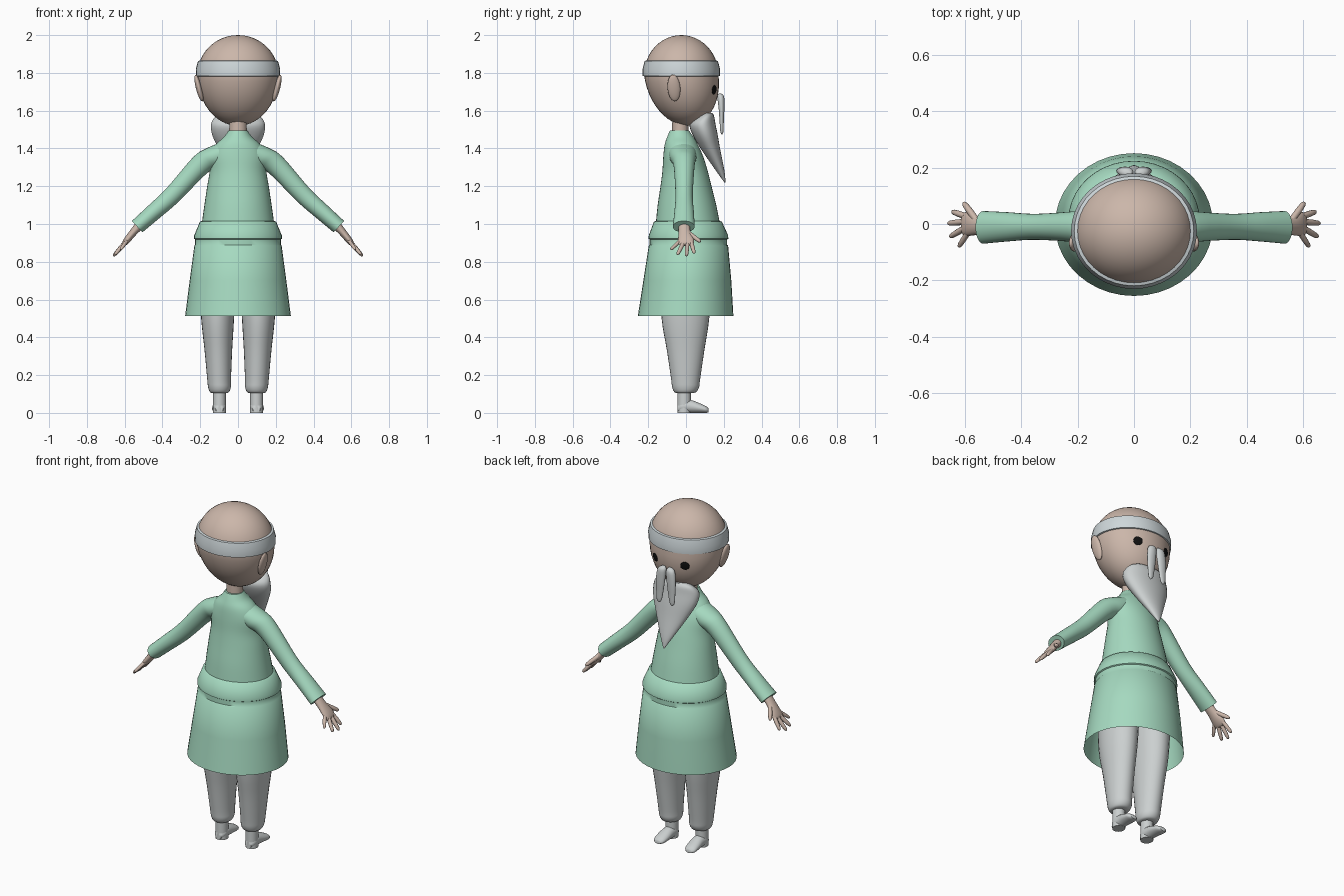
import bpy, bmesh, math
from mathutils import Vector


def material(name, r, g, b):
    m = bpy.data.materials.new(name)
    m.diffuse_color = (r, g, b, 1)
    return m


SKIN = material("skin", 0.60, 0.47, 0.40)
MINT = material("mint_cloth", 0.38, 0.70, 0.53)
GREY = material("light_grey", 0.60, 0.63, 0.63)
BAND = material("pale_band", 0.62, 0.68, 0.70)
BLACK = material("black", 0.005, 0.005, 0.005)
X, Y, Z = Vector((1, 0, 0)), Vector((0, 1, 0)), Vector((0, 0, 1))


def finish(name, bm, mat, angle=50):
    bmesh.ops.recalc_face_normals(bm, faces=bm.faces)
    me = bpy.data.meshes.new(name)
    bm.to_mesh(me)
    bm.free()
    ob = bpy.data.objects.new(name, me)
    me.materials.append(mat)
    bpy.context.collection.objects.link(ob)
    bpy.ops.object.select_all(action='DESELECT')
    ob.select_set(True)
    bpy.context.view_layer.objects.active = ob
    bpy.ops.object.shade_smooth_by_angle(angle=math.radians(angle))
    return ob


def smooth_rings(rings, sub):
    """Catmull-Rom interpolation of (x, y, z, a, b) rings."""
    out = []
    n = len(rings)
    for i in range(n - 1):
        p = [rings[max(i - 1, 0)], rings[i], rings[i + 1], rings[min(i + 2, n - 1)]]
        for s in range(sub):
            t = s / sub
            out.append([0.5 * (2 * q1 + (q2 - q0) * t + (2 * q0 - 5 * q1 + 4 * q2 - q3) * t * t
                               + (3 * q1 - q0 - 3 * q2 + q3) * t ** 3)
                        for q0, q1, q2, q3 in zip(*p)])
    return out + [list(rings[-1])]


def loft(name, rings, mat, u=X, v=Y, sub=4, seg=28, caps=(True, True)):
    """Skin of elliptical rings; a and b are the radii along u and v."""
    bm = bmesh.new()
    loops = []
    for x, y, z, a, b in smooth_rings(rings, sub):
        loops.append([bm.verts.new(Vector((x, y, z)) + u * (a * math.cos(2 * math.pi * k / seg))
                                   + v * (b * math.sin(2 * math.pi * k / seg))) for k in range(seg)])
    for l0, l1 in zip(loops, loops[1:]):
        for k in range(seg):
            j = (k + 1) % seg
            bm.faces.new((l0[k], l0[j], l1[j], l1[k]))
    for use, l in zip(caps, (loops[0], loops[-1])):
        if use:
            bm.faces.new(l)
    return finish(name, bm, mat)


def ball(name, loc, scale, mat, rot=None, seg=24):
    bm = bmesh.new()
    bmesh.ops.create_uvsphere(bm, u_segments=seg, v_segments=seg // 2, radius=1)
    ob = finish(name, bm, mat)
    ob.location, ob.scale = loc, scale
    if rot is not None:
        ob.rotation_mode = 'QUATERNION'
        ob.rotation_quaternion = rot
    return ob


def finger(name, p, q, r):
    p, q = Vector(p), Vector(q)
    d = (q - p).normalized()
    u = d.orthogonal().normalized()
    v = d.cross(u)
    rings = [(*p.lerp(q, t), r * k, r * k) for t, k in
             ((0, 1), (0.5, 1), (0.85, 0.85), (0.96, 0.55), (1, 0.1))]
    loft(name, rings, SKIN, u, v, sub=1, seg=10)


# egg-shaped head, chin pushed toward the face (+y)
bm = bmesh.new()
bmesh.ops.create_uvsphere(bm, u_segments=40, v_segments=24, radius=1)
for w in bm.verts:
    x, y, z = w.co
    dz = z * (0.21 if z > 0 else 0.27)
    w.co = (x * 0.215, -0.025 + y * 0.197 + max(-dz, 0) * 0.12, 1.79 + dz)
finish("head", bm, SKIN)

loft("neck", [(0, -0.03, 1.42, 0.048, 0.045), (0, -0.03, 1.58, 0.045, 0.042)], SKIN, sub=1)

# headband
loft("headband", [(0, -0.025, z, r, r - 0.018) for z, r in
                  ((1.78, 0.208), (1.784, 0.222), (1.82, 0.223), (1.863, 0.212), (1.867, 0.198))],
     BAND, sub=1, seg=40, caps=(False, False))

# beard
loft("beard", [(0, 0.206, 1.22, 0.004, 0.003), (0, 0.182, 1.28, 0.038, 0.022),
               (0, 0.133, 1.39, 0.098, 0.049), (0, 0.102, 1.47, 0.136, 0.066),
               (0, 0.088, 1.53, 0.142, 0.068), (0, 0.105, 1.57, 0.118, 0.044),
               (0, 0.115, 1.588, 0.08, 0.025)], GREY)

# tunic: upper body, then waist fold and open skirt
loft("tunic_body", [(0, -0.035, 1.495, 0.05, 0.05), (0, -0.03, 1.46, 0.075, 0.07),
                    (0, -0.025, 1.42, 0.118, 0.088), (0, -0.015, 1.36, 0.148, 0.105),
                    (0, -0.005, 1.28, 0.15, 0.12), (0, 0, 1.2, 0.163, 0.135),
                    (0, 0.005, 1.1, 0.178, 0.155), (0, 0.01, 1.0, 0.192, 0.17)], MINT, seg=40)
loft("tunic_skirt", [(0, 0.01, 1.018, 0.186, 0.164), (0, 0.01, 1.012, 0.202, 0.18),
                     (0, 0.013, 0.94, 0.232, 0.21), (0, 0.013, 0.922, 0.233, 0.211),
                     (0, 0.013, 0.918, 0.227, 0.205), (0, 0.013, 0.89, 0.227, 0.205),
                     (0, 0.013, 0.886, 0.231, 0.21), (0, 0.007, 0.70, 0.256, 0.233),
                     (0, -0.002, 0.512, 0.28, 0.253)],
     MINT, sub=1, seg=40, caps=(False, False))

for s, side in ((-1, "left"), (1, "right")):
    def mir(rings):
        return [(s * r[0], *r[1:]) for r in rings]

    # ears and eyes
    ear = ball(side + "_ear", (s * 0.207, -0.064, 1.72), (0.016, 0.034, 0.073), SKIN)
    ear.rotation_euler = (0.08, s * 0.25, 0)
    normal = Vector((s * 2.38, 4.7, -0.7))
    ball(side + "_eye", (s * 0.097, 0.149, 1.71), (0.025, 0.025, 0.005), BLACK,
         normal.to_track_quat('Z', 'Y'), 20)

    # drooping moustache
    loft(side + "_moustache", mir([(0.022, 0.18, 1.69, 0.012, 0.008), (0.028, 0.184, 1.672, 0.026, 0.018),
                                   (0.035, 0.188, 1.61, 0.028, 0.015), (0.039, 0.189, 1.54, 0.022, 0.011),
                                   (0.042, 0.19, 1.49, 0.015, 0.008), (0.043, 0.19, 1.475, 0.003, 0.003)]),
         GREY, seg=16)

    # sleeve
    u = Vector((s * 0.675, 0, 0.738))
    loft(side + "_sleeve", mir([(0.06, -0.02, 1.38, 0.065, 0.075), (0.13, -0.015, 1.35, 0.064, 0.07),
                                (0.2, -0.01, 1.312, 0.056, 0.056), (0.345, -0.01, 1.155, 0.048, 0.046),
                                (0.45, -0.01, 1.06, 0.044, 0.052), (0.534, -0.012, 0.986, 0.041, 0.058)]),
         MINT, u, Y)

    # hand
    loft(side + "_palm", mir([(0.52, -0.01, 0.995, 0.024, 0.03), (0.555, -0.007, 0.955, 0.02, 0.032),
                              (0.585, 0, 0.918, 0.018, 0.042), (0.603, 0, 0.896, 0.013, 0.04),
                              (0.61, 0, 0.888, 0.005, 0.03)]), SKIN, u, Y, seg=20)
    for name, p, q, r in (("thumb", (0.56, 0.015, 0.952), (0.605, 0.077, 0.905), 0.012),
                          ("index_finger", (0.598, 0.028, 0.902), (0.645, 0.044, 0.844), 0.011),
                          ("middle_finger", (0.6, 0.008, 0.9), (0.66, 0.002, 0.83), 0.011),
                          ("ring_finger", (0.598, -0.013, 0.902), (0.653, -0.046, 0.837), 0.011),
                          ("little_finger", (0.588, -0.03, 0.912), (0.622, -0.082, 0.864), 0.01)):
        finger(side + "_" + name, (s * p[0], *p[1:]), (s * q[0], *q[1:]), r)

    # baggy trouser leg gathered at the ankle
    loft(side + "_trouser_leg", mir([(0.108, 0, 0.9, 0.1, 0.135), (0.108, 0, 0.7, 0.096, 0.133),
                                     (0.108, -0.003, 0.5, 0.087, 0.126), (0.104, -0.002, 0.33, 0.073, 0.099),
                                     (0.1, -0.002, 0.18, 0.063, 0.077), (0.098, -0.002, 0.135, 0.06, 0.071),
                                     (0.098, -0.004, 0.11, 0.05, 0.057), (0.098, -0.006, 0.104, 0.034, 0.038)]),
         GREY)
    # ankle and foot
    loft(side + "_ankle", mir([(0.098, -0.01, 0.13, 0.034, 0.035), (0.098, -0.01, 0.0, 0.034, 0.036)]),
         GREY, sub=1)
    loft(side + "_foot", mir([(0.098, -0.045, 0.022, 0.02, 0.018), (0.098, -0.02, 0.034, 0.034, 0.034),
                              (0.098, 0.025, 0.034, 0.035, 0.034), (0.1, 0.07, 0.026, 0.037, 0.026),
                              (0.102, 0.105, 0.018, 0.033, 0.018), (0.102, 0.12, 0.013, 0.02, 0.01)]),
         GREY, X, Z, seg=20)
